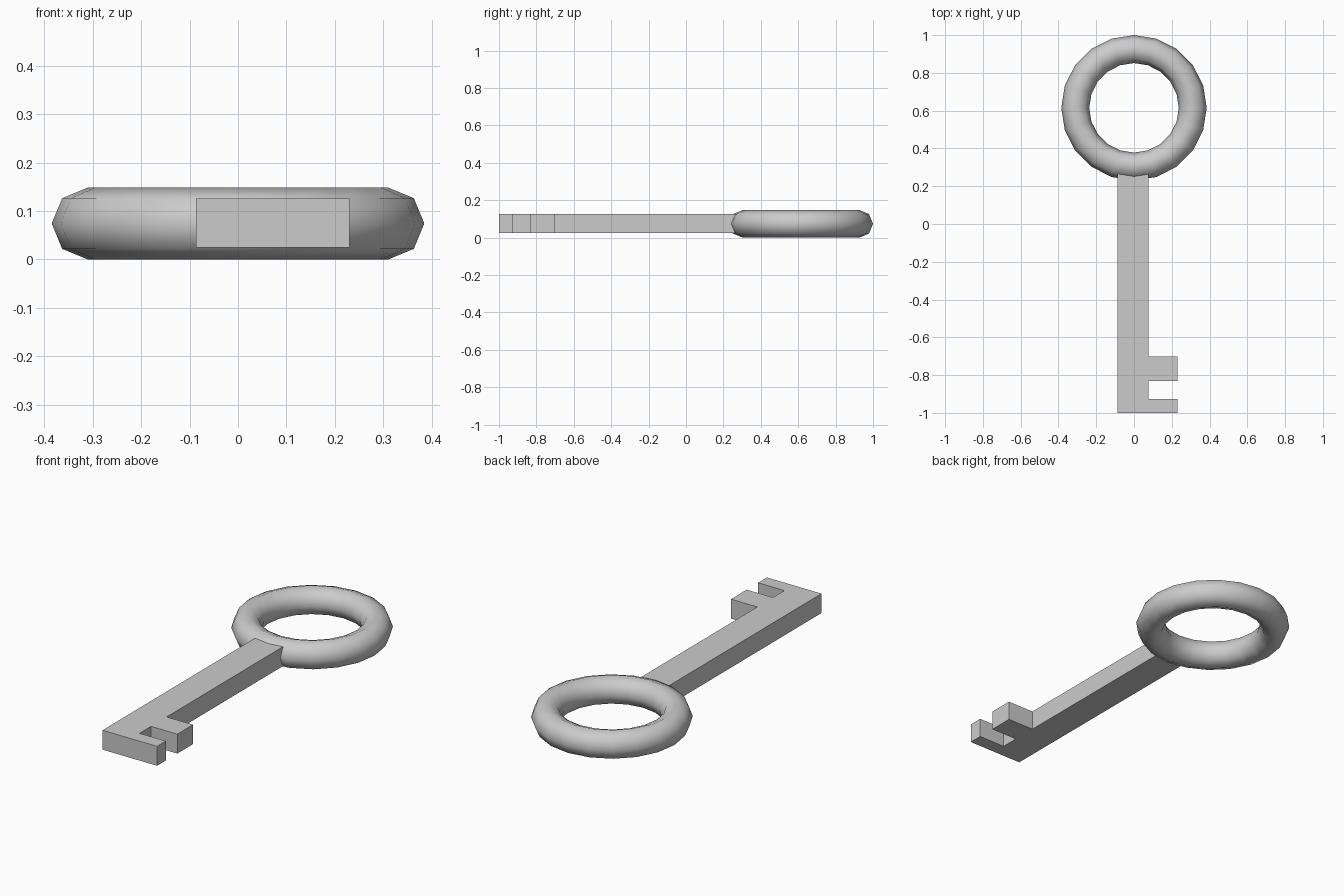
import bpy, bmesh, math

if "Cube" in bpy.data.objects:
    bpy.data.objects.remove(bpy.data.objects["Cube"])

# Ring-shaped handle: 20 segments around, octagonal section, smooth shaded
bpy.ops.mesh.primitive_torus_add(major_segments=20, minor_segments=8,
                                 major_radius=0.311, minor_radius=0.074,
                                 location=(0, 0.615, 0.074))
bow = bpy.context.object
bow.name = "ring_handle"
bpy.ops.object.shade_smooth()

# Shaft with two teeth: one flat profile extruded upwards
profile = [(-0.087, -1.0), (0.23, -1.0), (0.23, -0.927), (0.077, -0.927),
           (0.077, -0.832), (0.23, -0.832), (0.23, -0.702), (0.077, -0.702),
           (0.077, 0.29), (-0.087, 0.29)]
bm = bmesh.new()
face = bm.faces.new([bm.verts.new((x, y, 0.024)) for x, y in profile])
top = bmesh.ops.extrude_face_region(bm, geom=[face])["geom"]
bmesh.ops.translate(bm, vec=(0, 0, 0.102),
                    verts=[g for g in top if isinstance(g, bmesh.types.BMVert)])
bmesh.ops.recalc_face_normals(bm, faces=bm.faces)
mesh = bpy.data.meshes.new("shaft_and_teeth")
bm.to_mesh(mesh)
bm.free()
bpy.context.collection.objects.link(bpy.data.objects.new("shaft_and_teeth", mesh))
